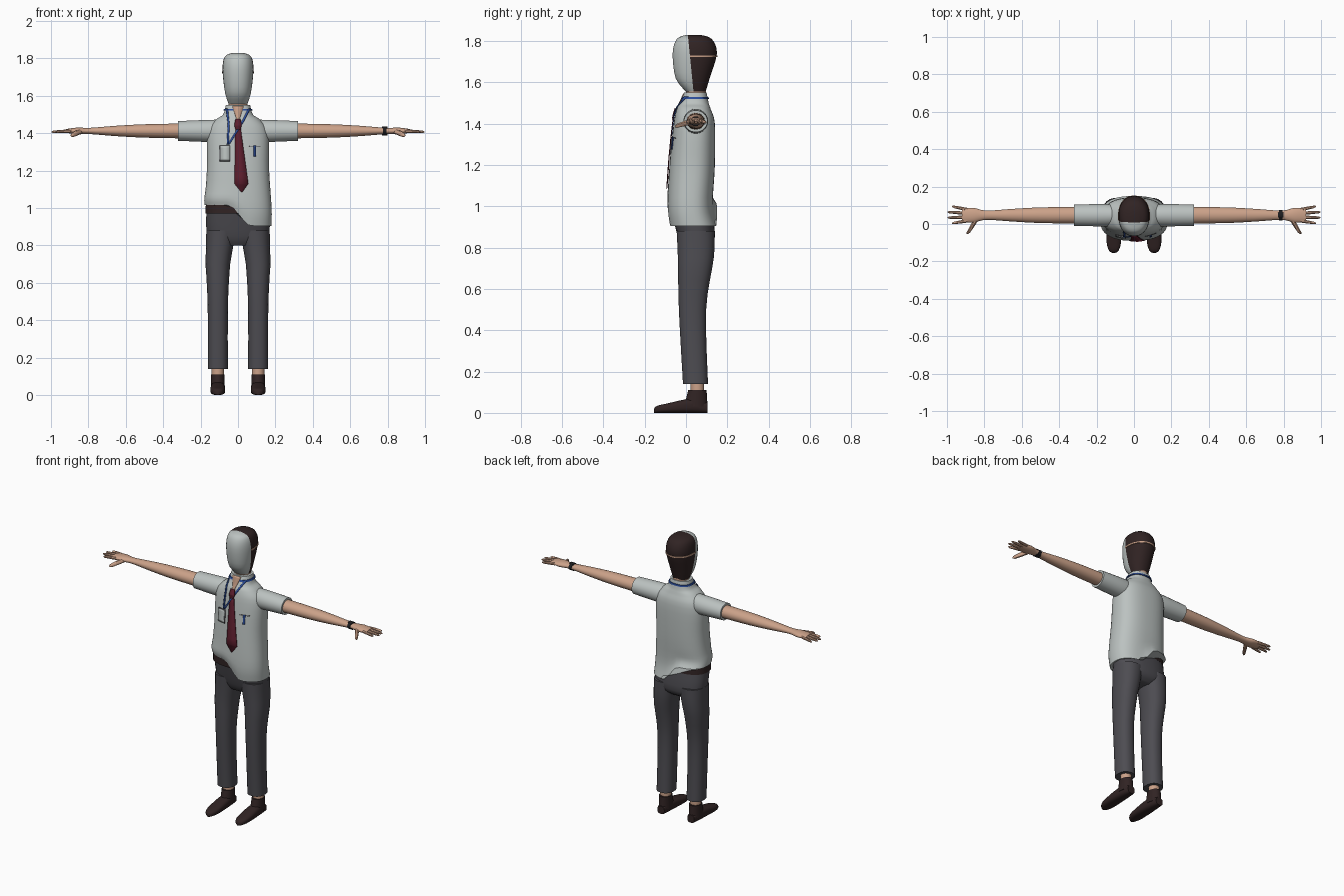
import bpy, bmesh, math
from mathutils import Vector
from mathutils.bvhtree import BVHTree

cube = bpy.data.objects.get("Cube")
if cube:
    bpy.data.objects.remove(cube, do_unlink=True)


def material(name, *rgb):
    mat = bpy.data.materials.new(name)
    mat.use_nodes = True
    mat.diffuse_color = (*rgb, 1)
    shader = mat.node_tree.nodes["Principled BSDF"]
    shader.inputs["Base Color"].default_value = (*rgb, 1)
    shader.inputs["Roughness"].default_value = 0.8
    return mat


PALE = material("pale_grey", 0.5, 0.54, 0.53)
SKIN = material("skin", 0.6, 0.36, 0.25)
CHARCOAL = material("charcoal", 0.075, 0.073, 0.084)
BROWN = material("dark_brown", 0.03, 0.017, 0.017)
MAROON = material("maroon", 0.11, 0.013, 0.027)
BLUE = material("blue", 0.025, 0.075, 0.33)
BLACK = material("black", 0.012, 0.012, 0.014)


def finish(name, bm, *materials):
    bmesh.ops.recalc_face_normals(bm, faces=bm.faces)
    mesh = bpy.data.meshes.new(name)
    bm.to_mesh(mesh)
    bm.free()
    for mat in materials:
        mesh.materials.append(mat)
    mesh.shade_smooth()
    mesh.set_sharp_from_angle(angle=math.radians(40))
    obj = bpy.data.objects.new(name, mesh)
    bpy.context.collection.objects.link(obj)
    return obj


def spline(keys, steps=4):
    """Smooth curve through a few key rings."""
    keys = [Vector(key) for key in keys]
    padded = [keys[0], *keys, keys[-1]]
    for a, b, c, d in zip(padded, padded[1:], padded[2:], padded[3:]):
        for k in range(steps):
            t = k / steps
            tangent_b, tangent_c = (c - a) / 2, (d - b) / 2
            blend = t * t * (3 - 2 * t)
            yield (b.lerp(c, blend) + tangent_b * t * (1 - t) ** 2
                   - tangent_c * t * t * (1 - t))
    yield keys[-1]


def loft(rings, axis, sides=24, power=2.0, warp=None):
    """Skin a row of rounded cross-sections: (x, y, z, radius, radius)."""
    bm = bmesh.new()
    rows = []
    for x, y, z, a, b in rings:
        row = []
        for i in range(sides):
            angle = math.tau * (i + 0.5) / sides
            u, v = (math.copysign(abs(f) ** (2 / power), f)
                    for f in (math.cos(angle), math.sin(angle)))
            u, v = u * a, v * b
            offset = {"z": (u, v, 0), "x": (0, u, v), "y": (u, 0, v)}[axis]
            point = Vector((x, y, z)) + Vector(offset)
            row.append(bm.verts.new(warp(point) if warp else point))
        rows.append(row)
    for low, high in zip(rows, rows[1:]):
        for i in range(sides):
            bm.faces.new((low[i - 1], low[i], high[i], high[i - 1]))
    bm.faces.new(rows[0])
    bm.faces.new(rows[-1])
    return bm


def upright(keys, x=0, **options):
    """Loft along z from keys of (z, half width, front y, back y)."""
    rings = [(x, (front + back) / 2, z, width, (back - front) / 2)
             for z, width, front, back in spline(keys)]
    return loft(rings, "z", **options)


# Shirt: the hem hangs out on the left side only
def hem(point):
    if point.z < 1.1:
        t = min(max((point.x + 0.05) / 0.12, 0), 1)
        drop = 0.085 + 0.11 * t * t * (3 - 2 * t)
        point.z = 1.1 - (1.1 - point.z) / 0.2 * drop
    return point


shirt_form = upright([
    (0.9, 0.18, -0.08, 0.15), (1, 0.18, -0.09, 0.13), (1.2, 0.167, -0.08, 0.14),
    (1.4, 0.163, -0.06, 0.14), (1.47, 0.12, -0.045, 0.12), (1.5, 0.08, -0.03, 0.11),
    (1.55, 0.065, -0.01, 0.1)], sides=40, power=2.5, warp=hem)
surface = BVHTree.FromBMesh(shirt_form)
finish("shirt", shirt_form, PALE)


def strip(name, mat, lift, *rows, steps=8):
    """Thin plate laid on the shirt front: rows of (x, z, half width)."""
    bm = bmesh.new()
    pairs = []
    for start, end in zip(rows, rows[1:]):
        for k in range(steps + 1):
            x, z, width = Vector(start).lerp(Vector(end), k / steps)
            pair = []
            for edge in (x - width, x + width):
                hit = surface.ray_cast(Vector((edge, -1, z)), Vector((0, 1, 0)))[0]
                pair.append(bm.verts.new((edge, hit.y - lift, z)))
            pairs.append(pair)
    for (a, b), (c, d) in zip(pairs, pairs[1:]):
        bm.faces.new((a, b, d, c))
    bmesh.ops.remove_doubles(bm, verts=bm.verts, dist=0.0001)
    solid = finish(name, bm, mat).modifiers.new("thickness", "SOLIDIFY")
    solid.thickness = 0.004
    solid.offset = 0


# Open neckline, tie, lanyard, badge, pocket and pen
LOW, MID, HIGH = 0.003, 0.006, 0.01
strip("neckline", SKIN, LOW, (0, 1.545, 0.03), (0, 1.465, 0.005))
strip("tie_knot", MAROON, HIGH, (0, 1.475, 0.014), (0, 1.44, 0.02), (0, 1.42, 0.012))
strip("tie", MAROON, MID, (0, 1.43, 0.014), (0.018, 1.13, 0.037), (0.02, 1.085, 0.003))
strip("lanyard_right", BLUE, MID, (-0.06, 1.53, 0.005), (-0.05, 1.45, 0.005), (-0.055, 1.34, 0.005))
strip("lanyard_left", BLUE, MID, (0.06, 1.53, 0.006), (0.03, 1.47, 0.006), (-0.05, 1.34, 0.005))
strip("badge_edge", CHARCOAL, LOW, (-0.07, 1.335, 0.028), (-0.07, 1.25, 0.028))
strip("badge", PALE, MID, (-0.07, 1.33, 0.024), (-0.07, 1.255, 0.024))
strip("pocket_edge", CHARCOAL, LOW, (0.09, 1.332, 0.03), (0.09, 1.328, 0.03))
strip("pen", BLUE, MID, (0.09, 1.335, 0.006), (0.09, 1.275, 0.006))
finish("lanyard_neck", upright([(1.52, 0.078, -0.025, 0.111), (1.53, 0.075, -0.021, 0.109)],
                               sides=40, power=2.5), BLUE)


# Neck and head; hair is everything behind a tilted plane
def split(bm, **options):
    bmesh.ops.bisect_plane(bm, geom=[*bm.verts, *bm.edges, *bm.faces],
                           plane_co=hairline, plane_no=backward, **options)


hairline, backward = Vector((0, 0.022, 1.7)), Vector((0, 1, 0.1))
finish("neck", upright([(1.48, 0.05, 0, 0.095), (1.64, 0.05, 0, 0.1)]), SKIN)
head = upright([(1.555, 0.05, 0, 0.095), (1.62, 0.07, -0.05, 0.115), (1.74, 0.083, -0.065, 0.15),
                (1.81, 0.07, -0.045, 0.125), (1.83, 0.025, 0, 0.07)], sides=32, power=2.2)
split(head)
for face in head.faces:
    face.material_index = int((face.calc_center_median() - hairline).dot(backward) > 0)
finish("head", head, PALE, BROWN)

# Narrow strap around the back of the hair
strap = upright([(1.722, 0.086, -0.07, 0.152), (1.73, 0.086, -0.07, 0.152)], sides=32, power=2.2)
split(strap, clear_inner=True)
finish("head_strap", strap, SKIN)

# Belt and trouser seat
finish("belt", upright([(0.97, 0.175, -0.08, 0.13), (1.03, 0.173, -0.08, 0.126)], power=2.5), BROWN)
finish("trouser_seat", upright([(0.8, 0.1, -0.015, 0.1), (0.85, 0.165, -0.04, 0.14),
                                (1, 0.17, -0.075, 0.125)], power=2.5), CHARCOAL)

WRIST_Y, ARM_Z, FOOT_X = 0.047, 1.412, 0.108
for side, sign in (("left", 1), ("right", -1)):

    def along_x(part, mat, keys, power=2.0):
        """Loft outward along the arm from keys of (x, half depth, half height)."""
        rings = [(sign * x, WRIST_Y, ARM_Z, a, b) for x, a, b in spline(keys)]
        finish(f"{side}_{part}", loft(rings, "x", power=power), mat)

    def digit(part, axis, root, tip, radius):
        """Tapered finger with a rounded end."""
        rings = []
        for t, scale in ((0, 1), (0.5, 0.9), (0.9, 0.7), (1, 0.3)):
            x, y, z = Vector(root).lerp(Vector(tip), t)
            rings.append((sign * x, y, z, radius * scale, radius * scale))
        finish(f"{side}_{part}", loft(rings, axis, sides=8), SKIN)

    # Trouser leg, ankle and shoe
    foot = sign * FOOT_X
    leg = upright([(0.14, 0.054, -0.015, 0.107), (0.5, 0.055, -0.035, 0.098),
                   (0.75, 0.07, -0.04, 0.135), (0.88, 0.08, -0.046, 0.14)], x=foot, power=2.3)
    for vert in leg.verts:
        vert.co.x -= sign * max(vert.co.z - 0.7, 0) * 0.1
    finish(f"{side}_trouser_leg", leg, CHARCOAL)
    finish(f"{side}_ankle", upright([(0.08, 0.033, 0.022, 0.088), (0.16, 0.033, 0.022, 0.088)], x=foot), SKIN)
    finish(f"{side}_shoe_collar", upright([(0.03, 0.038, -0.01, 0.105), (0.11, 0.036, 0.01, 0.1)], x=foot), BROWN)
    shoe = spline([(0.105, 0.025, 0.05), (0.03, 0.037, 0.07), (-0.09, 0.039, 0.046),
                   (-0.14, 0.027, 0.034), (-0.155, 0.008, 0.02)])
    finish(f"{side}_shoe", loft([(foot, y, height / 2, width, height / 2)
                                 for y, width, height in shoe], "y", power=2.8), BROWN)

    # Sleeve, arm and palm
    along_x("sleeve", PALE, [(0.07, 0.05, 0.06), (0.15, 0.06, 0.06), (0.32, 0.057, 0.053)])
    along_x("arm", SKIN, [(0.3, 0.045, 0.04), (0.5, 0.042, 0.036), (0.65, 0.034, 0.028),
                          (0.79, 0.025, 0.017), (0.86, 0.04, 0.018), (0.92, 0.034, 0.01)])

    # Four fingers fanning out, then the thumb
    for i in range(4):
        reach = 1 - 0.012 * (i - 1.5) ** 2
        digit(f"finger_{i + 1}", "x", (0.89, 0.017 + 0.02 * i, ARM_Z),
              (reach, 0.004 + 0.03 * i, ARM_Z - 0.005), 0.01)
    digit("thumb", "y", (0.84, 0.03, ARM_Z), (0.89, -0.053, ARM_Z - 0.025), 0.015)

    # Wrist watch on the left arm
    if sign > 0:
        along_x("watch_strap", BLACK, [(0.775, 0.029, 0.021), (0.795, 0.029, 0.021)])
        along_x("watch_face", BLACK, [(0.77, 0.014, 0.024), (0.8, 0.014, 0.024)], power=4)
